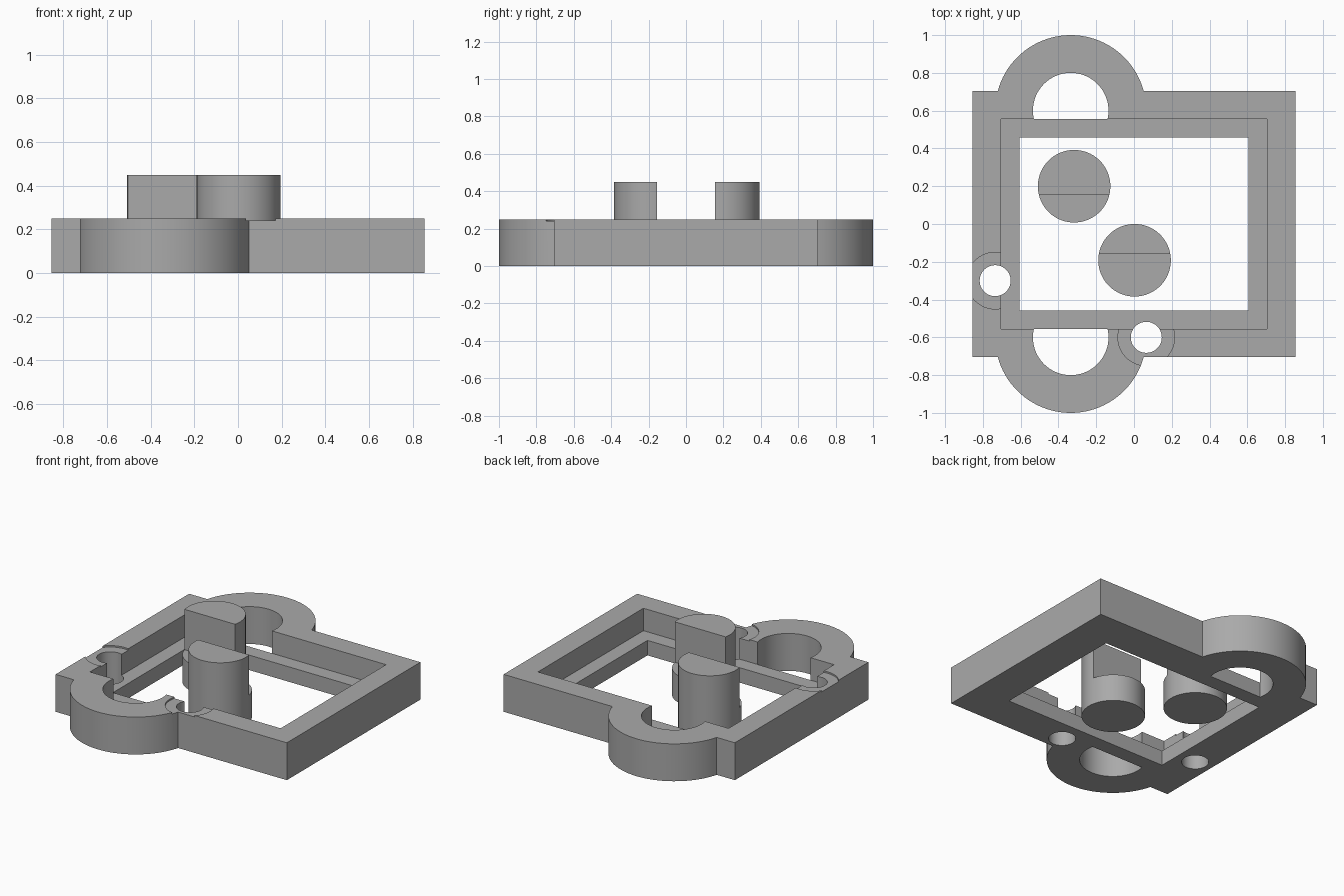
import bpy
import bmesh
import math

cube = bpy.data.objects.get("Cube")
if cube:
    bpy.data.objects.remove(cube, do_unlink=True)

grey = bpy.data.materials.new("plain_grey")
grey.use_nodes = True
grey.diffuse_color = (0.4, 0.4, 0.4, 1)
grey.node_tree.nodes["Principled BSDF"].inputs["Base Color"].default_value = (0.4, 0.4, 0.4, 1)


def prism(name, outline, z0, z1):
    """Extrude a flat outline upward from z0 to z1."""
    bm = bmesh.new()
    base = bm.faces.new([bm.verts.new((x, y, z0)) for x, y in outline])
    top = bmesh.ops.extrude_face_region(bm, geom=[base])["geom"]
    verts = [v for v in top if isinstance(v, bmesh.types.BMVert)]
    bmesh.ops.translate(bm, vec=(0, 0, z1 - z0), verts=verts)
    bmesh.ops.recalc_face_normals(bm, faces=bm.faces)
    mesh = bpy.data.meshes.new(name)
    bm.to_mesh(mesh)
    bm.free()
    mesh.materials.append(grey)
    obj = bpy.data.objects.new(name, mesh)
    bpy.context.collection.objects.link(obj)
    return obj


def rect(x, y, cx=0, cy=0):
    return [(cx - x, cy - y), (cx + x, cy - y), (cx + x, cy + y), (cx - x, cy + y)]


def arc(cx, cy, r, start=0, sweep=math.tau, n=96):
    count = n if sweep >= math.tau else n + 1
    return [(cx + r * math.cos(start + sweep * i / n),
             cy + r * math.sin(start + sweep * i / n)) for i in range(count)]


def combine(target, tool, operation):
    """Apply a boolean and remove its tool."""
    mod = target.modifiers.new("shape", "BOOLEAN")
    mod.operation, mod.solver, mod.object = operation, "EXACT", tool
    bpy.ops.object.select_all(action="DESELECT")
    bpy.context.view_layer.objects.active = target
    target.select_set(True)
    bpy.ops.object.modifier_apply(modifier=mod.name)
    bpy.data.objects.remove(tool, do_unlink=True)


def smooth(obj):
    bpy.ops.object.select_all(action="DESELECT")
    bpy.context.view_layer.objects.active = obj
    obj.select_set(True)
    bpy.ops.object.shade_smooth_by_angle(angle=math.radians(30))


HEIGHT, LEDGE, WALL_Y = 0.25, 0.1, 0.557
EAR_X, EAR_Y = -0.335, 0.6

# Frame with a round ear at the front and back
frame = prism("frame", rect(0.855, 0.705), 0, HEIGHT)
for side in (-1, 1):
    combine(frame, prism("ear", arc(EAR_X, side * EAR_Y, 0.4), 0, HEIGHT), "UNION")

# Central opening with a stepped ledge
combine(frame, prism("opening", rect(0.605, 0.457), -0.1, 0.5), "DIFFERENCE")
combine(frame, prism("cavity", rect(0.705, WALL_Y), LEDGE, 0.5), "DIFFERENCE")

# Ear holes, flat along the cavity wall
dip = math.asin((EAR_Y - WALL_Y) / 0.2)
for side in (-1, 1):
    start = -dip if side > 0 else math.pi - dip
    outline = arc(EAR_X, side * EAR_Y, 0.2, start, math.pi + 2 * dip)
    combine(frame, prism("ear_hole", outline, -0.1, 0.5), "DIFFERENCE")

# Screw holes with shallow round recesses
for x, y in ((-0.735, -0.3), (0.065, -0.6)):
    combine(frame, prism("recess", arc(x, y, 0.15), HEIGHT - 0.01, 0.5), "DIFFERENCE")
    combine(frame, prism("screw_hole", arc(x, y, 0.082), -0.1, 0.5), "DIFFERENCE")
smooth(frame)

# Two posts with a lowered half
for name, x, y, side in (("back_post", -0.317, 0.2, 1), ("front_post", 0.003, -0.192, -1)):
    post = prism(name, arc(x, y, 0.192), 0, 0.45)
    step = rect(0.3, 0.2, x, side * (0.155 - 0.2))
    combine(post, prism("step", step, 0.18, 0.6), "DIFFERENCE")
    smooth(post)
